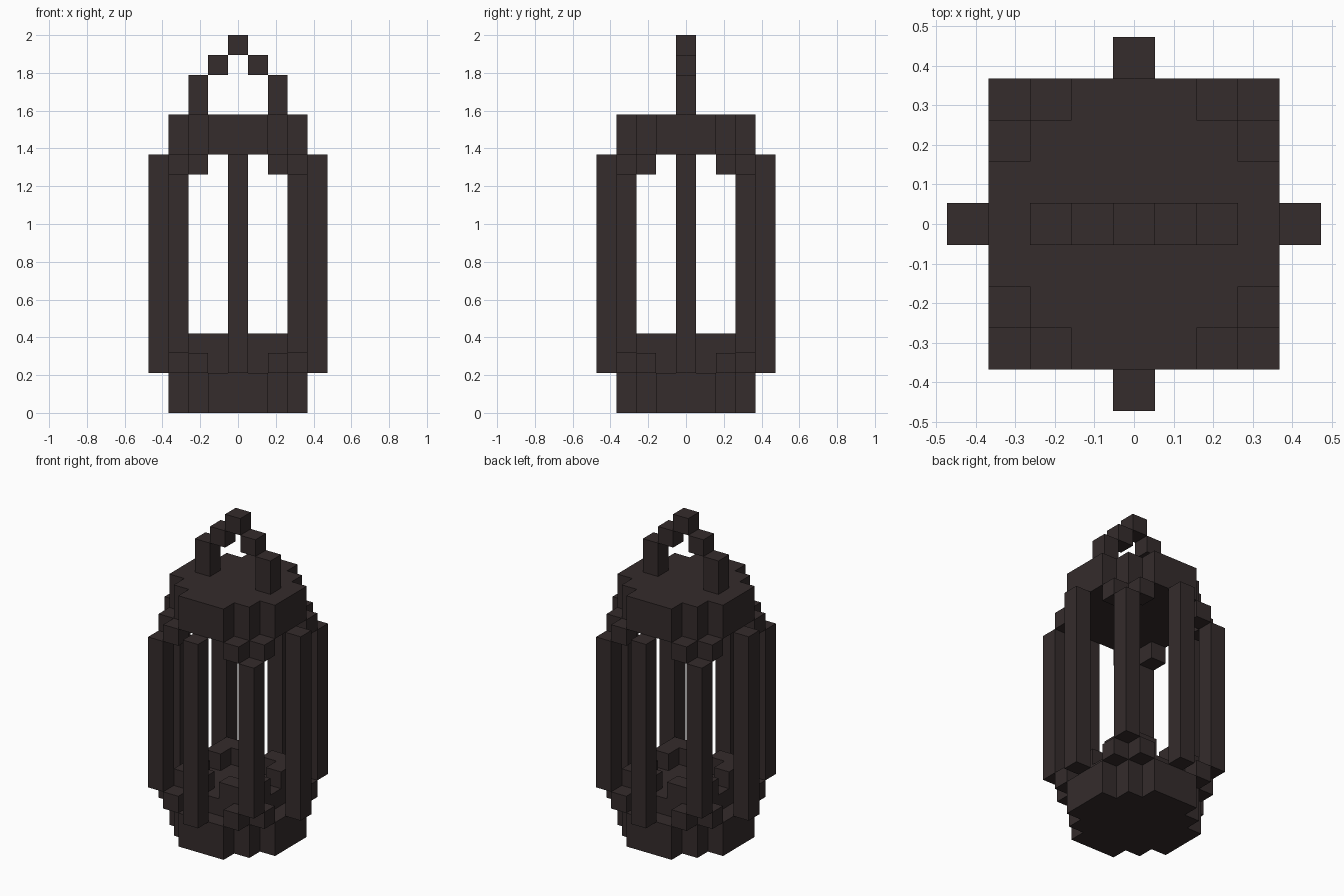
import bpy, bmesh

if "Cube" in bpy.data.objects:
    bpy.data.objects.remove(bpy.data.objects["Cube"])

U = 2 / 19  # size of one block; the lantern is 19 blocks tall

iron = bpy.data.materials.new("dark_iron")
iron.diffuse_color = (0.035, 0.025, 0.025, 1)
iron.use_nodes = True
iron.node_tree.nodes["Principled BSDF"].inputs["Base Color"].default_value = iron.diffuse_color


def prism(name, outline, z0, z1):
    """Extrude a flat outline (block units) from z0 to z1."""
    bm = bmesh.new()
    face = bm.faces.new([bm.verts.new((x * U, y * U, z0 * U)) for x, y in outline])
    top = bmesh.ops.extrude_face_region(bm, geom=[face])["geom"]
    bmesh.ops.translate(bm, vec=(0, 0, (z1 - z0) * U),
                        verts=[v for v in top if isinstance(v, bmesh.types.BMVert)])
    bmesh.ops.recalc_face_normals(bm, faces=bm.faces)
    mesh = bpy.data.meshes.new(name)
    bm.to_mesh(mesh)
    bm.free()
    mesh.materials.append(iron)
    obj = bpy.data.objects.new(name, mesh)
    bpy.context.collection.objects.link(obj)
    return obj


def column(name, x, y, z0, z1, half=0.5):
    """Square column centred on block x, y."""
    return prism(name, [(x - half, y - half), (x + half, y - half),
                        (x + half, y + half), (x - half, y + half)], z0, z1)


# Stepped round outline, one quarter turned four times
quarter = [(3.5, -1.5), (3.5, 1.5), (2.5, 1.5), (2.5, 2.5), (1.5, 2.5), (1.5, 3.5)]
disc = []
for x, y in quarter[1:]:
    disc.append((x, y))
for turn in range(1, 4):
    for x, y in quarter[1:]:
        for _ in range(turn):
            x, y = -y, x
        disc.append((x, y))
clean = [p for i, p in enumerate(disc) if p != disc[i - 1]]

# Base, raised floor and roof
prism("base", clean, 0, 2)
column("floor", 0, 0, 2, 3, 2.5)
prism("roof", clean, 13, 15)

# Four middle bars
for i, (x, y) in enumerate([(4, 0), (0, 4), (-4, 0), (0, -4)]):
    column(f"middle_bar_{i + 1}", x, y, 2, 13)

# Four corners: bar, brackets below and above, raised corner of the candle tray
for sx in (-1, 1):
    for sy in (-1, 1):
        column("corner_bar", 3 * sx, 3 * sy, 3, 12)
        for x, y in ((2, 3), (3, 2)):
            column("lower_bracket", x * sx, y * sy, 2, 3)
            column("upper_bracket", x * sx, y * sy, 12, 13)
        ell = [(0.5, 1.5), (1.5, 1.5), (1.5, 0.5), (2.5, 0.5), (2.5, 2.5), (0.5, 2.5)]
        prism("tray_corner", [(x * sx, y * sy) for x, y in ell], 3, 4)

# Carrying handle
for sx in (-1, 1):
    column("handle_post", 2 * sx, 0, 15, 17)
    column("handle_shoulder", sx, 0, 17, 18)
column("handle_top", 0, 0, 18, 19)
